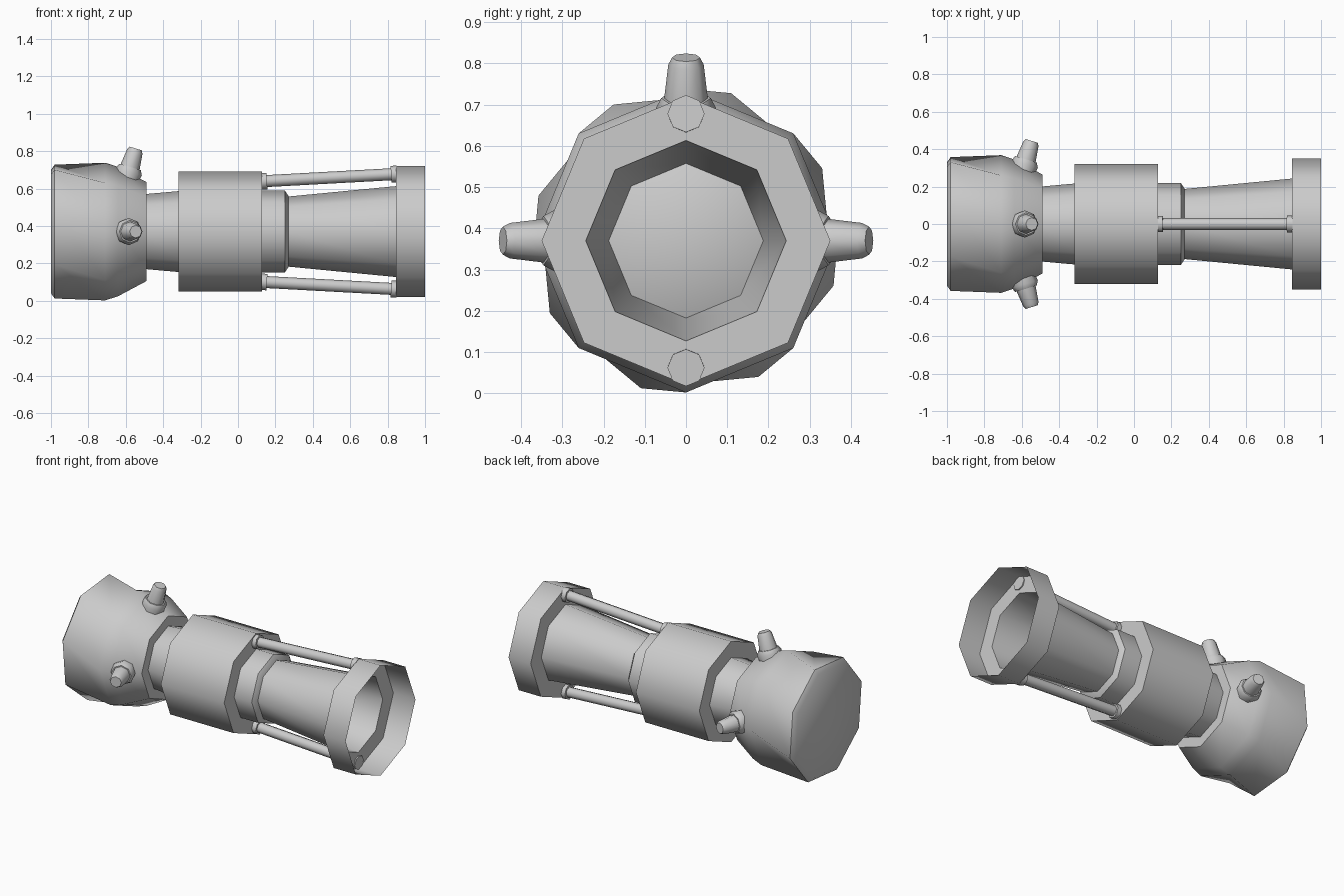
import bpy, bmesh
from math import cos, sin, radians
from mathutils import Matrix, Vector

if "Cube" in bpy.data.objects:
    bpy.data.objects.remove(bpy.data.objects["Cube"])

AXIS_Z = 0.37


def lathe(name, rings, matrix, sides=8, cap_start=True, cap_end=True):
    """Skin rings of (x, radius[, twist in degrees]) along local x."""
    bm = bmesh.new()
    loops = []
    for x, r, *twist in rings:
        t = twist[0] if twist else 0
        angles = [radians(360 * k / sides + t) for k in range(sides)]
        loops.append([bm.verts.new((x, r * cos(a), r * sin(a))) for a in angles])
    for a, b in zip(loops, loops[1:]):
        for i in range(sides):
            j = (i + 1) % sides
            bm.faces.new((a[i], a[j], b[j], b[i]))
    if cap_start:
        bm.faces.new(loops[0][::-1])
    if cap_end:
        bm.faces.new(loops[-1])
    bm.normal_update()
    for f in bm.faces:
        f.smooth = True
    for e in bm.edges:
        e.smooth = e.calc_face_angle(0) < radians(50)
    bm.transform(matrix)
    mesh = bpy.data.meshes.new(name)
    bm.to_mesh(mesh)
    bm.free()
    ob = bpy.data.objects.new(name, mesh)
    bpy.context.collection.objects.link(ob)
    return ob


def aim(start, direction):
    """Frame at start whose x axis points along direction."""
    rot = Vector(direction).to_track_quat('X', 'Y').to_matrix().to_4x4()
    return Matrix.Translation(start) @ rot


main = Matrix.Translation((0, 0, AXIS_Z))

# Rounded rear housing, its back end slightly twisted
lathe("rear_housing", [(-1.0, 0.345, -17), (-0.98, 0.374, -17), (-0.71, 0.368),
                       (-0.64, 0.345), (-0.49, 0.265)], main)

# Neck, main barrel and stepped collar
lathe("neck", [(-0.50, 0.20), (-0.31, 0.217)], main)
lathe("main_barrel", [(-0.317, 0.32), (0.127, 0.32)], main)
lathe("front_collar", [(0.12, 0.22), (0.25, 0.22), (0.27, 0.19)], main)

# Hollow flared nozzle with its open rim
lathe("nozzle", [(0.265, 0.187), (0.845, 0.243), (0.845, 0.35), (1.0, 0.35)],
      main, cap_end=False)

# Two braces with end sockets, above and below
for side, label in ((1, "upper"), (-1, "lower")):
    a = Vector((0.115, 0, AXIS_Z + side * 0.268))
    b = Vector((0.85, 0, AXIS_Z + side * 0.308))
    frame, n = aim(a, b - a), (b - a).length
    lathe(label + "_brace", [(0, 0.032), (n, 0.032)], frame)
    lathe(label + "_brace_rear_socket", [(0, 0.044), (0.04, 0.044)], frame)
    lathe(label + "_brace_front_socket", [(n - 0.032, 0.045), (n, 0.045)], frame)

# Three forward-tilted knobs on the housing: top and both sides
tilt = radians(17)
for label, angle in (("right", 0), ("top", 90), ("left", 180)):
    radial = Vector((0, cos(radians(angle)), sin(radians(angle))))
    base = Vector((-0.606, 0, AXIS_Z)) + radial * 0.25
    frame = aim(base, radial * cos(tilt) + Vector((sin(tilt), 0, 0)))
    lathe(label + "_knob_base", [(0, 0.062), (0.075, 0.073), (0.10, 0.06)], frame)
    lathe(label + "_knob", [(0.09, 0.054), (0.185, 0.043), (0.203, 0.034)], frame)
